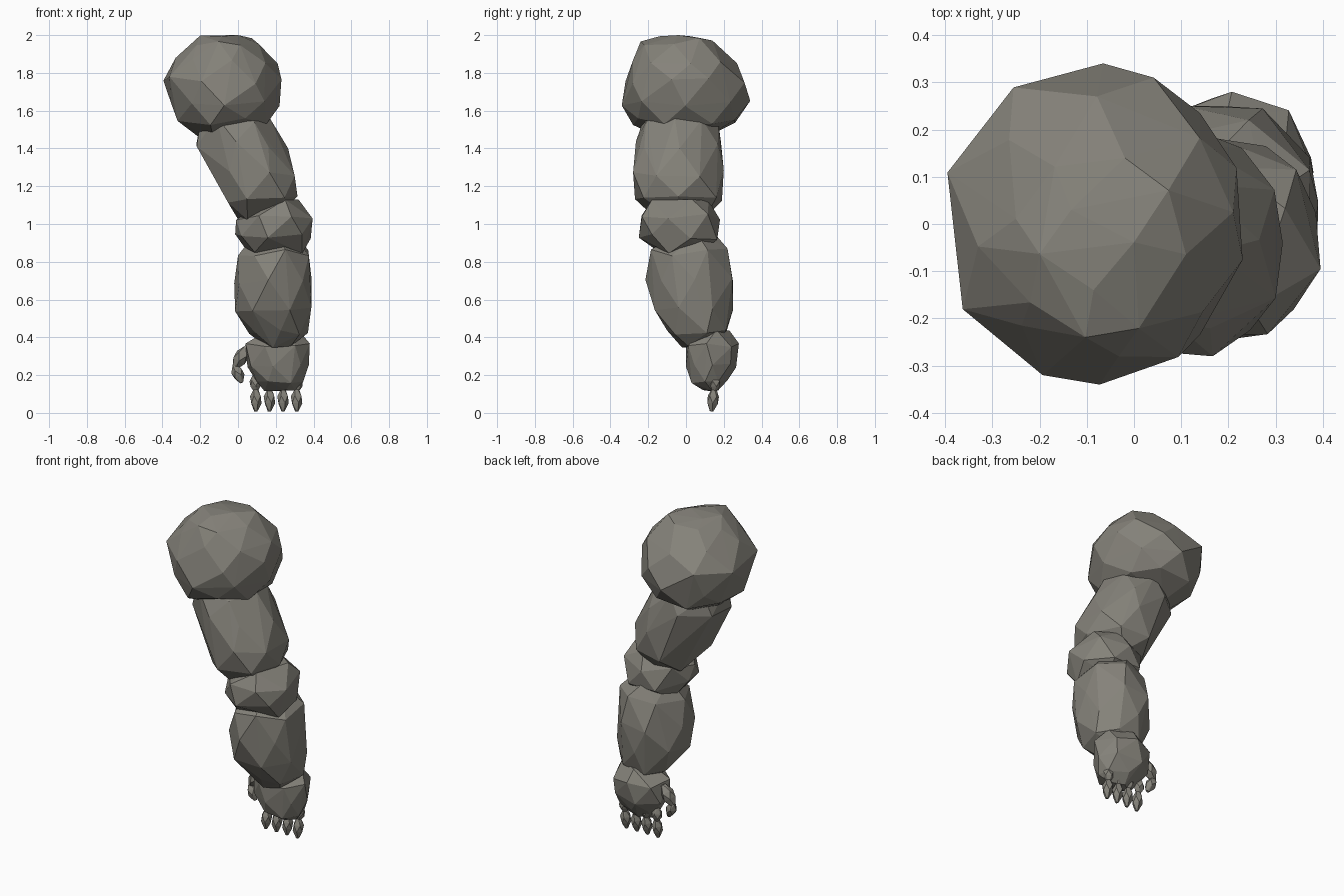
import bpy, bmesh, math, random
from mathutils import Vector

if "Cube" in bpy.data.objects:
    bpy.data.objects.remove(bpy.data.objects["Cube"])

random.seed(11)

stone = bpy.data.materials.new("grey stone")
stone.diffuse_color = (0.235, 0.225, 0.195, 1)
stone.use_nodes = True
stone.node_tree.nodes["Principled BSDF"].inputs["Base Color"].default_value = stone.diffuse_color


def hull(name, points):
    """Flat-faced boulder wrapped around a cloud of points."""
    bm = bmesh.new()
    for p in points:
        bm.verts.new(p)
    res = bmesh.ops.convex_hull(bm, input=bm.verts[:])
    loose = {g for g in res["geom_interior"] + res["geom_unused"]
             if isinstance(g, bmesh.types.BMVert)}
    bmesh.ops.delete(bm, geom=list(loose), context='VERTS')
    bmesh.ops.recalc_face_normals(bm, faces=bm.faces[:])
    me = bpy.data.meshes.new(name)
    bm.to_mesh(me)
    bm.free()
    me.materials.append(stone)
    ob = bpy.data.objects.new(name, me)
    bpy.context.collection.objects.link(ob)
    return ob


def fit(vals, lo, hi):
    a, b = min(vals), max(vals)
    return [lo + (v - a) / (b - a) * (hi - lo) for v in vals]


def rock(name, rings, sides=7, jit=0.02):
    """Boulder from rough rings: (z, x min, x max, y min, y max)."""
    pts = []
    for i, (z, x0, x1, y0, y1) in enumerate(rings):
        end = i in (0, len(rings) - 1)
        n = 4 if end else sides
        phase = random.uniform(0, 0.3) + i * math.pi / n
        ang = [phase + (k + random.uniform(-0.15, 0.15)) * math.tau / n
               for k in range(n)]
        xs = fit([math.cos(a) for a in ang], x0, x1)
        ys = fit([math.sin(a) for a in ang], y0, y1)
        for k, (x, y) in enumerate(zip(xs, ys)):
            if end:   # ends slope gently, with one corner at full height
                dz = 0 if k == 0 else random.uniform(0, 0.6) * jit * (-1 if i == 0 else 1)
            else:
                dz = random.uniform(-jit, jit)
            pts.append((x, y, z + dz))
    return hull(name, pts)


def bead(name, a, b, r):
    """Small pointed stone between two points."""
    a, b = Vector(a), Vector(b)
    q = (b - a).to_track_quat('Z', 'Y')
    pts = []
    for t, s in ((0, 0.35), (0.35, 1), (0.65, 0.95), (1, 0.3)):
        for k in range(5):
            ang = (k + t * 1.5) * math.tau / 5
            pts.append(a.lerp(b, t) + q @ Vector((math.cos(ang), math.sin(ang), 0)) * r * s)
    return hull(name, pts)


# Arm boulders, top to bottom
rock("shoulder", [
    (2.00, -0.20, 0.00, -0.14, 0.03),
    (1.965, -0.25, 0.11, -0.24, 0.14),
    (1.86, -0.33, 0.21, -0.28, 0.27),
    (1.76, -0.395, 0.23, -0.32, 0.31),
    (1.64, -0.355, 0.22, -0.34, 0.34),
    (1.54, -0.32, 0.15, -0.28, 0.26),
    (1.45, -0.20, -0.06, -0.12, 0.10)], sides=8)
rock("upper_arm", [
    (1.62, -0.08, 0.10, -0.12, 0.10),
    (1.55, -0.20, 0.17, -0.22, 0.17),
    (1.42, -0.22, 0.265, -0.265, 0.185),
    (1.27, -0.14, 0.30, -0.28, 0.20),
    (1.13, -0.07, 0.315, -0.27, 0.19),
    (1.02, 0.00, 0.20, -0.15, 0.10)])
rock("elbow", [
    (1.13, 0.14, 0.32, -0.18, 0.12),
    (1.04, -0.01, 0.395, -0.235, 0.18),
    (0.93, -0.015, 0.385, -0.25, 0.165),
    (0.84, 0.06, 0.34, -0.14, 0.08)])
rock("forearm", [
    (0.96, 0.09, 0.28, -0.03, 0.15),
    (0.85, 0.00, 0.375, -0.185, 0.22),
    (0.70, -0.02, 0.39, -0.215, 0.25),
    (0.55, -0.015, 0.388, -0.165, 0.25),
    (0.42, 0.06, 0.37, -0.10, 0.21),
    (0.345, 0.15, 0.28, -0.02, 0.12)])
rock("hand", [
    (0.44, 0.15, 0.32, 0.08, 0.23),
    (0.36, 0.04, 0.38, 0.00, 0.28),
    (0.25, 0.05, 0.375, 0.00, 0.265),
    (0.165, 0.10, 0.345, 0.03, 0.22),
    (0.115, 0.14, 0.30, 0.09, 0.17)], jit=0.012)

# Four fingers of two stones each
for i in range(4):
    x = 0.095 + 0.072 * i
    bead(f"finger_{i + 1}_base", (x - 0.008 + 0.005 * i, 0.155, 0.20), (x, 0.15, 0.11), 0.03)
    bead(f"finger_{i + 1}_tip", (x, 0.15, 0.13), (x, 0.135, 0.008), 0.031)

# Thumb
bead("thumb_base", (0.05, 0.15, 0.35), (-0.02, 0.15, 0.235), 0.038)
bead("thumb_tip", (-0.02, 0.15, 0.255), (0.02, 0.14, 0.16), 0.032)
